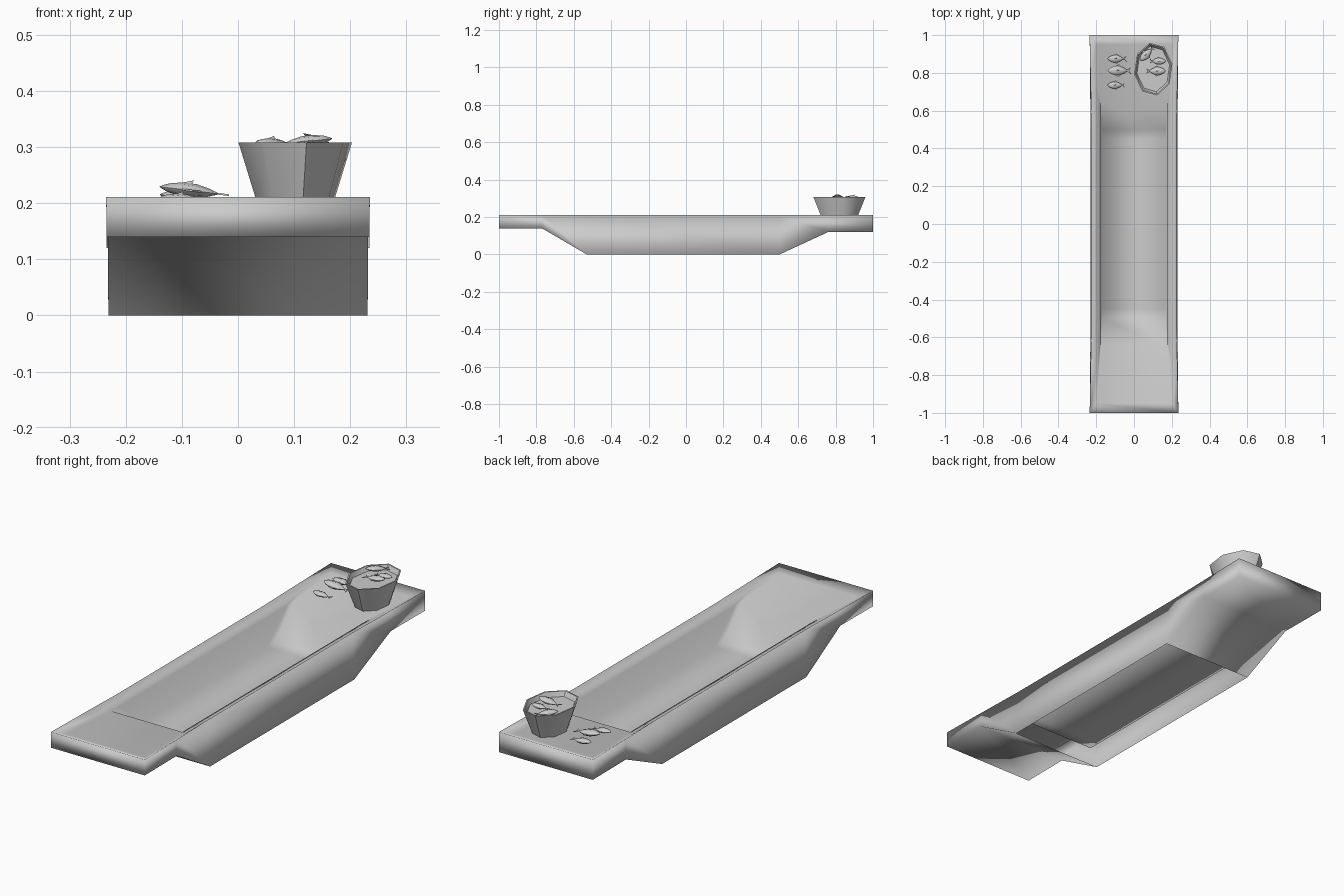
import bpy, bmesh, math
from mathutils import Matrix, Vector

cube = bpy.data.objects.get("Cube")
if cube:
    bpy.data.objects.remove(cube, do_unlink=True)

GREY = (0.6, 0.6, 0.6, 1.0)
grey = bpy.data.materials.new("plain grey")
grey.use_nodes = True
grey.diffuse_color = GREY
grey.node_tree.nodes["Principled BSDF"].inputs["Base Color"].default_value = GREY


def finish(name, bm, sharp=None):
    """Turn a bmesh into a smooth shaded object."""
    bmesh.ops.recalc_face_normals(bm, faces=bm.faces)
    mesh = bpy.data.meshes.new(name)
    bm.to_mesh(mesh)
    bm.free()
    mesh.materials.append(grey)
    obj = bpy.data.objects.new(name, mesh)
    bpy.context.collection.objects.link(obj)
    bpy.ops.object.select_all(action='DESELECT')
    obj.select_set(True)
    bpy.context.view_layer.objects.active = obj
    if sharp:
        bpy.ops.object.shade_smooth_by_angle(angle=math.radians(sharp))
    else:
        bpy.ops.object.shade_smooth()
    return obj


def bridge(bm, a, b):
    n = len(a)
    for i in range(n):
        j = (i + 1) % n
        bm.faces.new((a[i], a[j], b[j], b[i]))


# Hull: closed loops from the outer bottom edge over the rim into the basin
def hull_loop(bm, ys, widths, heights):
    stations = list(zip(ys, widths, heights))
    left = [bm.verts.new((-w, y, z)) for y, w, z in stations]
    right = [bm.verts.new((w, y, z)) for y, w, z in stations]
    return left + right[::-1]


def strip(bm, loop, segments):
    n = len(loop)
    for i in segments:
        bm.faces.new((loop[i], loop[i + 1], loop[n - 2 - i], loop[n - 1 - i]))


bm = bmesh.new()
length = [-1, -0.77, -0.53, 0.5, 0.76, 1]
bottom = hull_loop(bm, length, [0.234, 0.232, 0.231, 0.231, 0.232, 0.234],
                   [0.14, 0.14, 0, 0, 0.12, 0.12])
rim = hull_loop(bm, length, [0.235, 0.23, 0.224, 0.224, 0.23, 0.235], [0.211] * 6)
deck = hull_loop(bm, [-0.95, -0.74, -0.53, 0.5, 0.74, 0.95], [0.2] * 6, [0.192] * 6)
basin = hull_loop(bm, [-0.65, -0.6, -0.45, 0.45, 0.6, 0.65], [0.176] * 6, [0.187] * 6)
floor = hull_loop(bm, [-0.5, -0.45, -0.3, 0.3, 0.45, 0.5], [0.17] * 6, [0.06] * 6)
loops = [bottom, rim, deck, basin, floor]
for a, b in zip(loops, loops[1:]):
    bridge(bm, a, b)
strip(bm, floor, range(5))
strip(bm, bottom, (0, 1, 3, 4))      # underside of both ends, open in the middle
finish("boat_hull", bm)

# Basket: eight-sided oval bowl with a thin rim and a raised inner floor
bm = bmesh.new()
rings = []
for rx, ry, z in ((0.066, 0.094, 0.19), (0.103, 0.142, 0.308),
                  (0.097, 0.135, 0.308), (0.088, 0.122, 0.288)):
    ring = []
    for i in range(8):
        a = math.tau * (i + 0.25) / 8
        ring.append(bm.verts.new((0.102 + rx * math.cos(a), 0.82 + ry * math.sin(a), z)))
    rings.append(ring)
for a, b in zip(rings, rings[1:]):
    bridge(bm, a, b)
bm.faces.new(rings[0])
bm.faces.new(rings[-1])
finish("basket", bm, 50)


# Fish: lofted body lying on its side, nose at -x, with flat tail and fins
def fish(name, place, size, turn, tilt=0.0):
    bm = bmesh.new()
    profile = [(-0.46, 0.05), (-0.36, 0.13), (-0.18, 0.2), (0.02, 0.2),
               (0.2, 0.12), (0.32, 0.04)]
    rings = []
    for x, r in profile:
        rings.append([bm.verts.new((x, r * math.cos(math.tau * i / 8),
                                    0.5 * r * math.sin(math.tau * i / 8)))
                      for i in range(8)])
    for a, b in zip(rings, rings[1:]):
        bridge(bm, a, b)
    for end, x in ((rings[0], -0.5), (rings[-1], 0.36)):
        tip = bm.verts.new((x, 0, 0))
        for i in range(8):
            bm.faces.new((end[i], end[(i + 1) % 8], tip))
    for side in (-1, 1):
        for fin in ([(0.3, 0), (0.5, 0.14), (0.42, 0)],
                    [(-0.2, 0.18), (-0.02, 0.27), (0.1, 0.16)]):
            flat = [bm.verts.new((x, side * y, z)) for z in (0.012, -0.012) for x, y in fin]
            bm.faces.new(flat[:3])
            bm.faces.new(flat[3:])
            bridge(bm, flat[:3], flat[3:])
    # small side fin standing on the upper flank
    bm.faces.new([bm.verts.new(p) for p in ((-0.2, 0, 0.09), (-0.02, 0.03, 0.15),
                                            (-0.05, -0.04, 0.09))])
    move = (Matrix.Translation(Vector(place)) @ Matrix.Rotation(math.radians(turn), 4, 'Z')
            @ Matrix.Rotation(math.radians(tilt), 4, 'Y') @ Matrix.Scale(size, 4))
    bmesh.ops.transform(bm, matrix=move, verts=bm.verts)
    finish(name, bm, 50)


fish("deck_fish_back", (-0.09, 0.875, 0.212), 0.1, 0, 4)
fish("deck_fish_middle", (-0.078, 0.812, 0.222), 0.125, 0, 7)
fish("deck_fish_front", (-0.095, 0.735, 0.207), 0.092, 0, 4)
fish("basket_fish_back", (0.126, 0.862, 0.303), 0.085, 180, 4)
fish("basket_fish_front", (0.116, 0.81, 0.309), 0.105, 180, 7)
fish("basket_fish_side", (0.067, 0.9, 0.305), 0.1, 45, 4)
